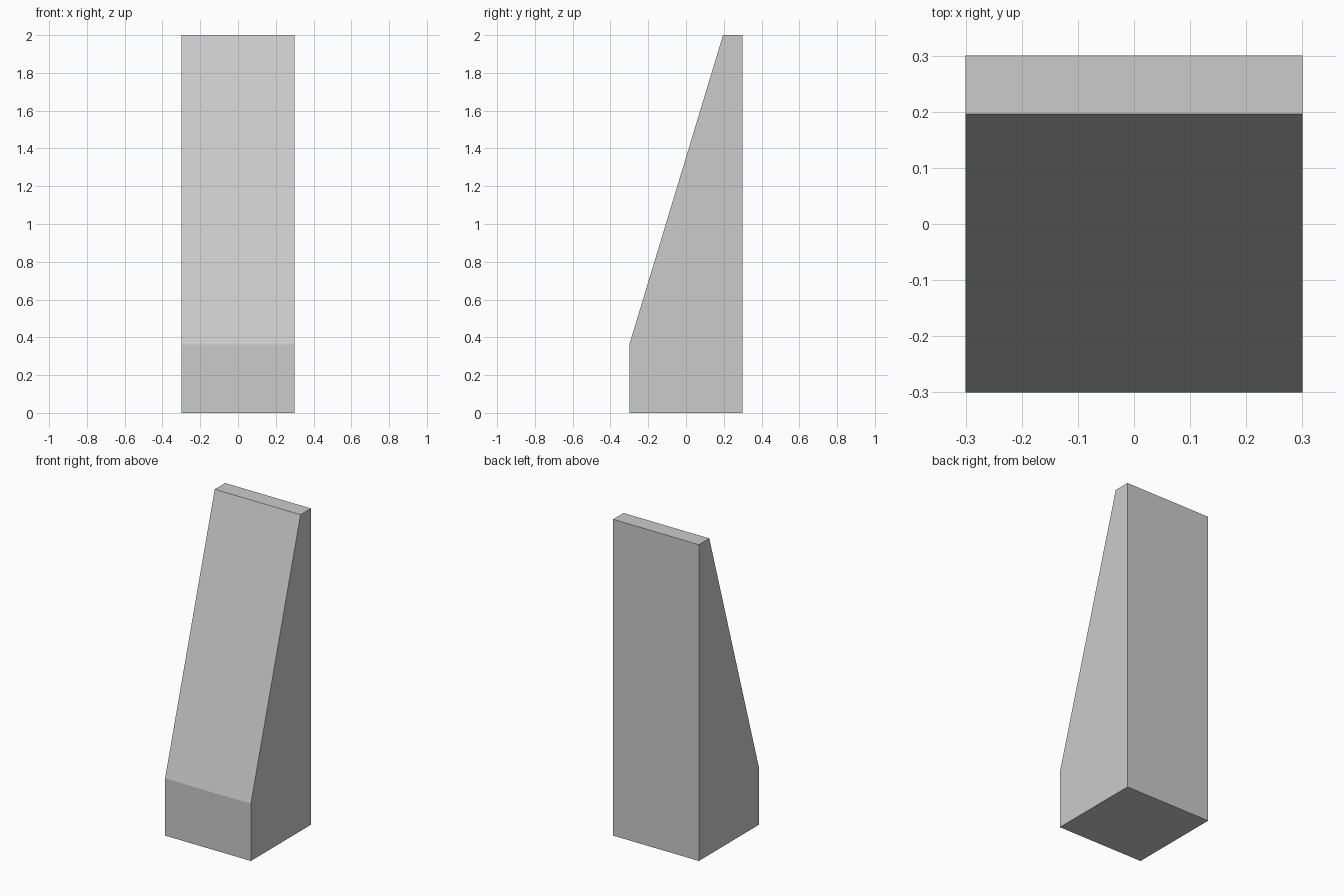
import bpy
import bmesh

if "Cube" in bpy.data.objects:
    bpy.data.objects.remove(bpy.data.objects["Cube"])

WIDTH = 0.6

# Side profile (y, z): upright back, narrow flat top, sloped front, short vertical toe
PROFILE = [(-0.3, 0), (0.3, 0), (0.3, 2), (0.196, 2), (-0.3, 0.362)]


def extruded_profile(name, profile, width):
    bm = bmesh.new()
    face = bm.faces.new([bm.verts.new((-width / 2, y, z)) for y, z in profile])
    extrusion = bmesh.ops.extrude_face_region(bm, geom=[face], use_keep_orig=True)
    moved = [g for g in extrusion["geom"] if isinstance(g, bmesh.types.BMVert)]
    bmesh.ops.translate(bm, verts=moved, vec=(width, 0, 0))
    bmesh.ops.recalc_face_normals(bm, faces=bm.faces)
    mesh = bpy.data.meshes.new(name)
    bm.to_mesh(mesh)
    bm.free()
    obj = bpy.data.objects.new(name, mesh)
    bpy.context.collection.objects.link(obj)
    return obj


# Solid sloped pillar
extruded_profile("sloped_pillar", PROFILE, WIDTH)
